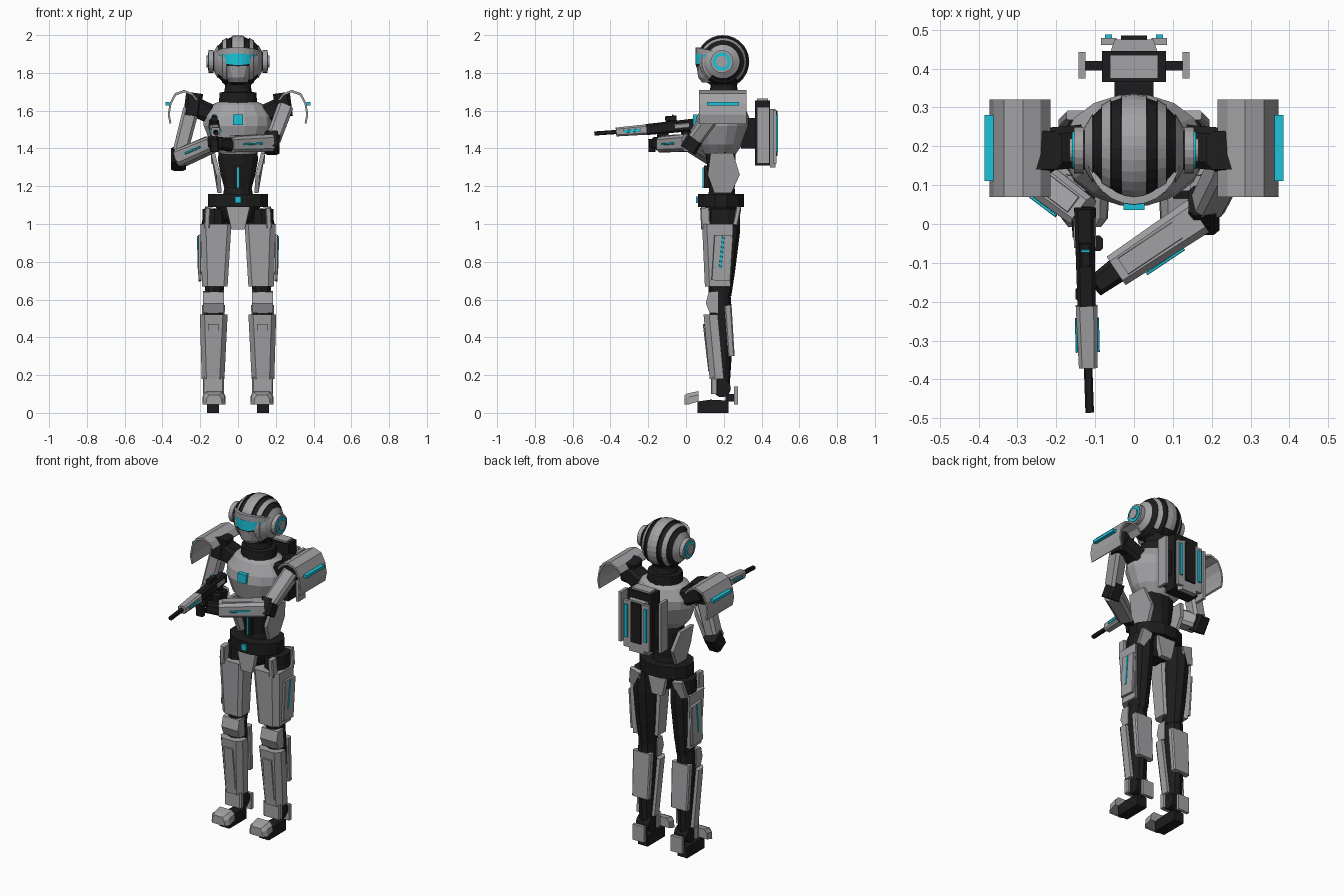
import bpy, bmesh
from math import sin, cos, pi, radians, sqrt
from mathutils import Vector as V

cube = bpy.data.objects.get("Cube")
if cube:
    bpy.data.objects.remove(cube)


def material(name, rgb):
    m = bpy.data.materials.new(name)
    m.use_nodes = True
    m.diffuse_color = (*rgb, 1)
    m.node_tree.nodes["Principled BSDF"].inputs["Base Color"].default_value = (*rgb, 1)
    return m


GREY, BLACK, CYAN = 0, 1, 2
MATS = [material("armour grey", (.36, .355, .37)),
        material("suit black", (.012, .012, .013)),
        material("glow cyan", (.01, .55, .7))]


def loft(name, rings, mat, rule=None):
    """Skin equal-length point rings, cap the ends, colour by mat or a rule."""
    bm = bmesh.new()
    rows = [[bm.verts.new(p) for p in r] for r in rings]
    n = len(rows[0])
    for a, b in zip(rows, rows[1:]):
        for i in range(n):
            j = (i + 1) % n
            bm.faces.new((a[i], a[j], b[j], b[i]))
    bm.faces.new(rows[0])
    bm.faces.new(rows[-1])
    bmesh.ops.recalc_face_normals(bm, faces=bm.faces)
    if rule:
        for f in bm.faces:
            f.material_index = rule(f.calc_center_median())
    me = bpy.data.meshes.new(name)
    bm.to_mesh(me)
    bm.free()
    for m in (MATS if rule else [MATS[mat]]):
        me.materials.append(m)
    ob = bpy.data.objects.new(name, me)
    bpy.context.collection.objects.link(ob)
    return ob


def limb(name, p, q, w, h, mat, taper=1.0, up=(0, 0, 1), off=(0, 0)):
    """Chamfered box from p to q; off shifts it sideways and upward."""
    p, q = V(p), V(q)
    d = (q - p).normalized()
    side = d.cross(V(up)).normalized()
    top = side.cross(d)
    c = .18 * min(w, h)
    rings = []
    for o, t in ((p, 1), (q, taper)):
        a, b = w / 2, h / 2
        pts = [(a - c, b), (a, b - c), (a, c - b), (a - c, -b),
               (c - a, -b), (-a, c - b), (-a, b - c), (c - a, b)]
        rings.append([o + side * (x * t + off[0]) + top * (y * t + off[1]) for x, y in pts])
    return loft(name, rings, mat)


def box(name, x, y, z, mat):
    return loft(name, [[(x[0], y[0], k), (x[1], y[0], k), (x[1], y[1], k), (x[0], y[1], k)]
                       for k in z], mat)


def ellipses(name, rows, mat, n=16, cx=0):
    """Rows of height, x radius, y radius, y centre."""
    return loft(name, [[(cx + rx * cos(2 * pi * (i + .5) / n), cy + ry * sin(2 * pi * (i + .5) / n), z)
                        for i in range(n)] for z, rx, ry, cy in rows], mat)


def prism(name, yz, x0, x1, mat):
    return loft(name, [[(x, y, z) for y, z in yz] for x in (x0, x1)], mat)


def band(name, r, cy, low, high, span, mat, thick=.012):
    """Curved strip around the front; low and high are (middle, end) heights."""
    rings = []
    for i in range(13):
        a = radians(span) * (i / 6 - 1)
        k = (i / 6 - 1) ** 2
        z0, z1 = (e[0] + (e[1] - e[0]) * k for e in (low, high))
        rings.append([((r[0] - t) * sin(a), cy - (r[1] - t) * cos(a), z)
                      for t, z in ((0, z0), (0, z1), (thick, z1), (thick, z0))])
    loft(name, rings, mat)


def disc(name, x0, x1, r, y, z, mat):
    loft(name, [[(x, y + r * cos(i * pi / 10), z + r * sin(i * pi / 10)) for i in range(20)]
                for x in (x0, x1)], mat)


# Helmet: turned around the x axis, with recessed black stripes
HY, HZ = .195, 1.86
edges = [0, .032, .034, .058, .06, .083, .085, .105, .107, .128]
recess = [0, 0, .007, .007, 0, 0, .007, .007, 0, 0]
half = [(x, .14 * sqrt(1 - (x / .138) ** 2) - g) for x, g in zip(edges, recess)]
profile = [(-x, r) for x, r in half[:0:-1]] + half


def helmet_colour(c):
    if c.z < 1.765:
        return BLACK
    if c.y < .13 and c.z < 1.9:
        return GREY
    x = abs(c.x)
    return BLACK if .032 < x < .06 or .083 < x < .107 else GREY


loft("helmet", [[(x, HY + r * cos(i * pi / 14), HZ + r * sin(i * pi / 14)) for i in range(28)]
                for x, r in profile], GREY, helmet_colour)
ellipses("jaw", [(1.75, .048, .06, .145), (1.775, .07, .09, .155), (1.845, .108, .124, .178)], GREY, 14)
band("visor_frame", (.113, .133), .186, (1.835, 1.85), (1.91, 1.9), 78, BLACK)
band("visor", (.117, .139), .188, (1.842, 1.868), (1.902, 1.892), 66, CYAN)
band("brow", (.124, .14), .19, (1.9, 1.885), (1.935, 1.91), 80, GREY, .02)

# Neck, collar, chest and waist
ellipses("neck", [(1.62, .105, .095, .2), (1.695, .1, .09, .2), (1.7, .075, .075, .2),
                  (1.73, .07, .07, .2), (1.78, .085, .08, .2)], BLACK, 14)
ellipses("chest", [(1.37, .1, .085, .18), (1.42, .145, .115, .185), (1.52, .185, .145, .19),
                   (1.57, .185, .14, .195), (1.63, .145, .11, .2), (1.645, .11, .09, .2)], GREY)
ellipses("abdomen", [(1.14, .085, .075, .19), (1.19, .075, .07, .19), (1.26, .095, .075, .19),
                     (1.34, .11, .08, .185), (1.4, .105, .085, .18)], BLACK, 12)
box("chest_light", (-.027, .027), (.036, .06), (1.525, 1.58), CYAN)
box("abdomen_plate", (-.02, .02), (.095, .125), (1.19, 1.31), BLACK)
box("abdomen_light", (-.005, .005), (.088, .096), (1.19, 1.3), CYAN)
belt = ellipses("belt", [(1.09, .165, .125, .185), (1.16, .165, .125, .185)], BLACK, 12)
box("buckle", (-.016, .016), (.052, .07), (1.11, 1.145), CYAN)
ellipses("pelvis", [(.99, .05, .06, .18), (1.03, .09, .085, .18), (1.1, .13, .1, .185)], BLACK, 10)
for y0, y1, n in ((.08, .11, "front"), (.25, .28, "rear")):
    loft(n + "_pelvis_plate", [[(-w, y0, z), (w, y0, z), (w, y1, z), (-w, y1, z)]
                               for w, z in ((.035, .97), (.062, 1.09))], GREY)

# Backpack
box("backpack_core", (-.082, .082), (.365, .445), (1.31, 1.655), BLACK)
box("backpack_top", (-.062, .062), (.375, .435), (1.64, 1.665), GREY)
box("backpack_mount", (-.05, .05), (.29, .37), (1.4, 1.56), BLACK)
loft("backpack_panel", [[(-.06, .445, z), (.06, .445, z), (.05, .475, z), (-.05, .475, z)]
                        for z in (1.3, 1.61)], GREY)
box("backpack_spine", (-.034, .034), (.475, .485), (1.36, 1.6), BLACK)

for s, side in ((1, "left_"), (-1, "right_")):
    def nm(part):
        return side + part

    def xs(a, b):
        return (s * a, s * b)

    # Ear discs with glowing rings
    disc(nm("ear_hub"), s * .1, s * .135, .05, .19, HZ, BLACK)
    disc(nm("ear"), s * .13, s * .155, .06, .19, HZ, GREY)
    disc(nm("ear_ring"), s * .155, s * .16, .048, .19, HZ, CYAN)
    disc(nm("ear_cap"), s * .158, s * .166, .031, .19, HZ, GREY)

    # Backpack side plates and lights
    box(nm("backpack_side"), xs(.125, .143), (.375, .442), (1.32, 1.62), GREY)
    box(nm("backpack_bracket"), xs(.08, .126), (.395, .42), (1.4, 1.55), BLACK)
    box(nm("backpack_wing"), xs(.045, .085), (.46, .478), (1.32, 1.6), GREY)
    box(nm("backpack_light"), xs(.056, .074), (.478, .487), (1.38, 1.58), CYAN)

    # Waist side plates
    waist = [(.13, 1.375), (.25, 1.375), (.285, 1.26), (.24, 1.165), (.15, 1.165), (.115, 1.26)]
    loft(nm("waist_plate"), [[(s * (x + .25 * abs(z - 1.2)), y, z) for y, z in waist]
                             for x in (.078, .1)], GREY)

    # Curved shoulder guard and its light
    arc = [(.215, 1.66), (.24, 1.692), (.285, 1.71), (.335, 1.692),
           (.362, 1.64), (.372, 1.58), (.362, 1.53)]
    rings = []
    for x, z in arc:
        xi, zi = x + (.27 - x) * .1, z + (1.58 - z) * .1
        rings.append([(s * x, .07, z), (s * x, .32, z), (s * xi, .32, zi), (s * xi, .07, zi)])
    loft(nm("shoulder_guard"), rings, GREY)
    box(nm("shoulder_light"), xs(.362, .385), (.11, .28), (1.628, 1.645), CYAN)

    # Shoulder joint
    limb(nm("shoulder"), (s * .14, .2, 1.58), (s * .25, .19, 1.63), .11, .1, BLACK)
    limb(nm("shoulder_cap"), (s * .23, .19, 1.69), (s * .245, .18, 1.57), .09, .1, BLACK, 1, (0, 1, 0))

    # Thigh: black core with armour at the front and outside
    lx = .125 * s
    ellipses(nm("thigh_core"), [(.62, .05, .06, .18), (.75, .06, .07, .19), (.95, .07, .085, .2),
                                (1.08, .065, .085, .2)], BLACK, 10, lx)
    loft(nm("thigh_armour"), [[(s * a, .1 + e, z), (s * (a + .02), .085 + e, z), (s * (b - .03), .085 + e, z),
                               (s * b, .11 + e, z), (s * b, c, z), (s * a, .19, z)]
                              for a, b, c, z, e in ((.055, .19, .235, .67, .015), (.035, .2, .25, 1.0, 0))], GREY)
    limb(nm("thigh_side_plate"), (s * .202, .185, .7), (s * .205, .2, .94), .1, .016, GREY, 1, (s, 0, 0))
    limb(nm("thigh_light"), (s * .211, .18, .765), (s * .214, .198, .935), .012, .006, CYAN, 1, (s, 0, 0))
    limb(nm("hip_flap"), (s * .165, .105, .98), (s * .16, .1, 1.085), .03, .05, GREY, 1, (0, 1, 0))
    limb(nm("rear_hip_flap"), (s * .16, .26, .99), (s * .14, .28, 1.085), .07, .025, GREY, 1, (0, 1, 0))

    # Knee and shin
    lx = .13 * s
    prism(nm("knee_guard"), [(.125, .53), (.105, .58), (.12, .64), (.17, .645), (.17, .53)],
          s * .075, s * .185, GREY)
    ellipses(nm("shin_core"), [(.12, .04, .04, .19), (.35, .05, .055, .19), (.5, .055, .06, .185),
                               (.64, .052, .055, .18)], BLACK, 10, lx)
    loft(nm("shin_guard"), [[(s * a, .12 + e, z), (s * (a + .025), .09 + e, z), (s * (b - .025), .09 + e, z),
                             (s * b, .12 + e, z), (s * b, .165 + e, z), (s * a, .165 + e, z)]
                            for a, b, z, e in ((.072, .192, .18, .035), (.055, .202, .52, .003))], GREY)
    limb(nm("shin_panel"), (lx, .122, .22), (lx, .093, .47), .06, .008, GREY, 1, (0, -1, 0))
    limb(nm("calf_guard"), (lx, .24, .3), (lx, .222, .57), .11, .035, GREY, 1.1, (0, 1, 0))

    # Foot
    disc(nm("ankle"), s * .085, s * .17, .047, .19, .13, BLACK)
    prism(nm("sole"), [(.06, 0), (.06, .06), (.13, .07), (.225, .065), (.225, 0)], s * .1, s * .165, BLACK)
    loft(nm("toe_cap"), [[(s * (.127 - w), y, z0), (s * (.127 + w), y, z0),
                          (s * (.127 + w * .95), y, z1 - .02), (s * (.127 + w * .65), y, z1),
                          (s * (.127 - w * .65), y, z1), (s * (.127 - w * .95), y, z1 - .02)]
                         for y, w, z0, z1 in ((-.008, .042, .045, .095), (.015, .06, .045, .105),
                                              (.065, .062, .06, .115))], GREY)
    limb(nm("ankle_guard"), (lx, .15, .1), (lx, .15, .19), .11, .035, GREY, 1, (0, 1, 0))
    box(nm("heel_plate"), xs(.09, .165), (.255, .275), (.045, .14), GREY)
    box(nm("heel_mount"), xs(.115, .14), (.21, .256), (.06, .1), BLACK)

# Arms: shoulder, elbow and wrist positions differ on each side
for side, sh, el, wr, hand, f in (
        ("left_", (.25, .17, 1.62), (.18, .03, 1.43), (-.045, -.12, 1.42), (-.1, -.16, 1.43), -1),
        ("right_", (-.245, .18, 1.62), (-.315, .17, 1.345), (-.13, .03, 1.425), (-.13, -.03, 1.44), 1)):
    sh, el, wr, hand = V(sh), V(el), V(wr), V(hand)
    limb(side + "upper_arm_core", sh, el, .06, .06, BLACK, 1, (0, 1, 0))
    limb(side + "upper_arm", sh.lerp(el, .05), sh.lerp(el, .85), .085, .085, GREY, .95, (0, 1, 0))
    limb(side + "elbow", el + V((0, .03, .04)), el - V((0, .02, .04)), .08, .09, BLACK, 1, (0, 1, 0))
    limb(side + "forearm", el.lerp(wr, .06), wr, .1, .092, GREY, .88)
    limb(side + "forearm_panel", el.lerp(wr, .3), el.lerp(wr, .92), .05, .008, GREY, 1, off=(0, .044))
    limb(side + "forearm_light", el.lerp(wr, .35), el.lerp(wr, .78), .008, .01, CYAN, 1, off=(f * .05, 0))
    limb(side + "hand", wr.lerp(hand, -.1), hand, .065, .07, BLACK, .85)
    limb(side + "fingers", hand + V((.025 * f, -.02, .02)), hand + V((.025 * f, -.02, -.05)), .05, .04,
         BLACK, .9, (0, 1, 0))

# Rifle, from stock to muzzle
stock, mid, front, muzzle = V((-.128, .04, 1.525)), V((-.122, -.21, 1.5)), V((-.118, -.37, 1.487)), V((-.114, -.485, 1.479))
limb("rifle_body", stock, mid, .052, .065, BLACK, .9)
limb("rifle_housing", mid, front, .056, .055, GREY, .85)
limb("rifle_barrel", front, muzzle, .022, .022, BLACK)
limb("rifle_sight", (-.125, -.05, 1.56), (-.124, -.11, 1.555), .03, .03, BLACK)
limb("rifle_sight_light", (-.125, -.066, 1.577), (-.125, -.073, 1.576), .024, .006, CYAN)
limb("rifle_grip", (-.127, -.01, 1.51), (-.128, .015, 1.41), .035, .045, BLACK, 1, (0, 1, 0))
limb("rifle_magazine", (-.123, -.12, 1.49), (-.123, -.13, 1.42), .03, .06, BLACK, 1, (0, 1, 0))
limb("rifle_receiver_plate", stock.lerp(mid, .1), stock.lerp(mid, .4), .058, .03, GREY)
for k in (-1, 1):
    limb("rifle_light", mid.lerp(front, .2), mid.lerp(front, .75), .006, .014, CYAN, 1, off=(k * .028, 0))
